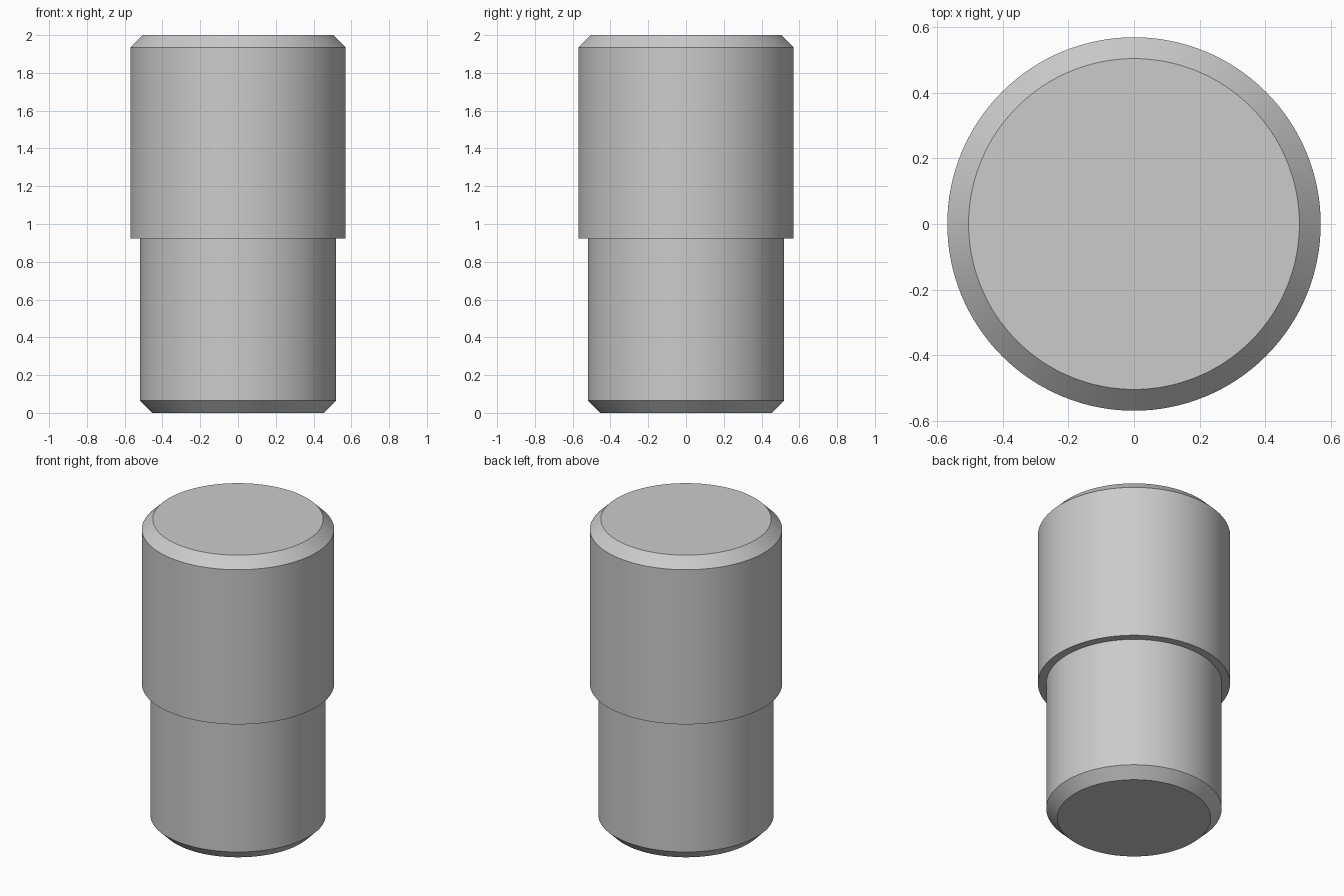
import bpy, bmesh, math

cube = bpy.data.objects.get("Cube")
if cube:
    bpy.data.objects.remove(cube, do_unlink=True)

# Plain grey material
grey = bpy.data.materials.new("light_grey")
grey.use_nodes = True
colour = (0.6, 0.6, 0.6, 1)
grey.diffuse_color = colour
grey.node_tree.nodes["Principled BSDF"].inputs["Base Color"].default_value = colour

SEGMENTS = 128


def turned_part(name, profile):
    """Closed solid of revolution from (radius, height) points, bottom to top."""
    bm = bmesh.new()
    rings = []
    for radius, z in profile:
        angles = [math.tau * i / SEGMENTS for i in range(SEGMENTS)]
        rings.append([bm.verts.new((radius * math.cos(a), radius * math.sin(a), z))
                      for a in angles])
    for low, high in zip(rings, rings[1:]):
        for i in range(SEGMENTS):
            j = (i + 1) % SEGMENTS
            bm.faces.new((low[i], low[j], high[j], high[i]))
    bm.faces.new(reversed(rings[0]))
    bm.faces.new(rings[-1])
    mesh = bpy.data.meshes.new(name)
    bm.to_mesh(mesh)
    bm.free()
    mesh.materials.append(grey)
    obj = bpy.data.objects.new(name, mesh)
    bpy.context.collection.objects.link(obj)
    bpy.ops.object.select_all(action="DESELECT")
    obj.select_set(True)
    bpy.context.view_layer.objects.active = obj
    bpy.ops.object.shade_smooth_by_angle(angle=math.radians(30))
    return obj


# Stepped pin: narrow shank and wide head, chamfered at both ends
CHAMFER = 0.065
SHANK_R, HEAD_R, STEP_Z, TOP_Z = 0.52, 0.57, 0.923, 2.0
turned_part("stepped_pin", [
    (SHANK_R - CHAMFER, 0),
    (SHANK_R, CHAMFER),
    (SHANK_R, STEP_Z),
    (HEAD_R, STEP_Z),
    (HEAD_R, TOP_Z - CHAMFER),
    (HEAD_R - CHAMFER, TOP_Z),
])
